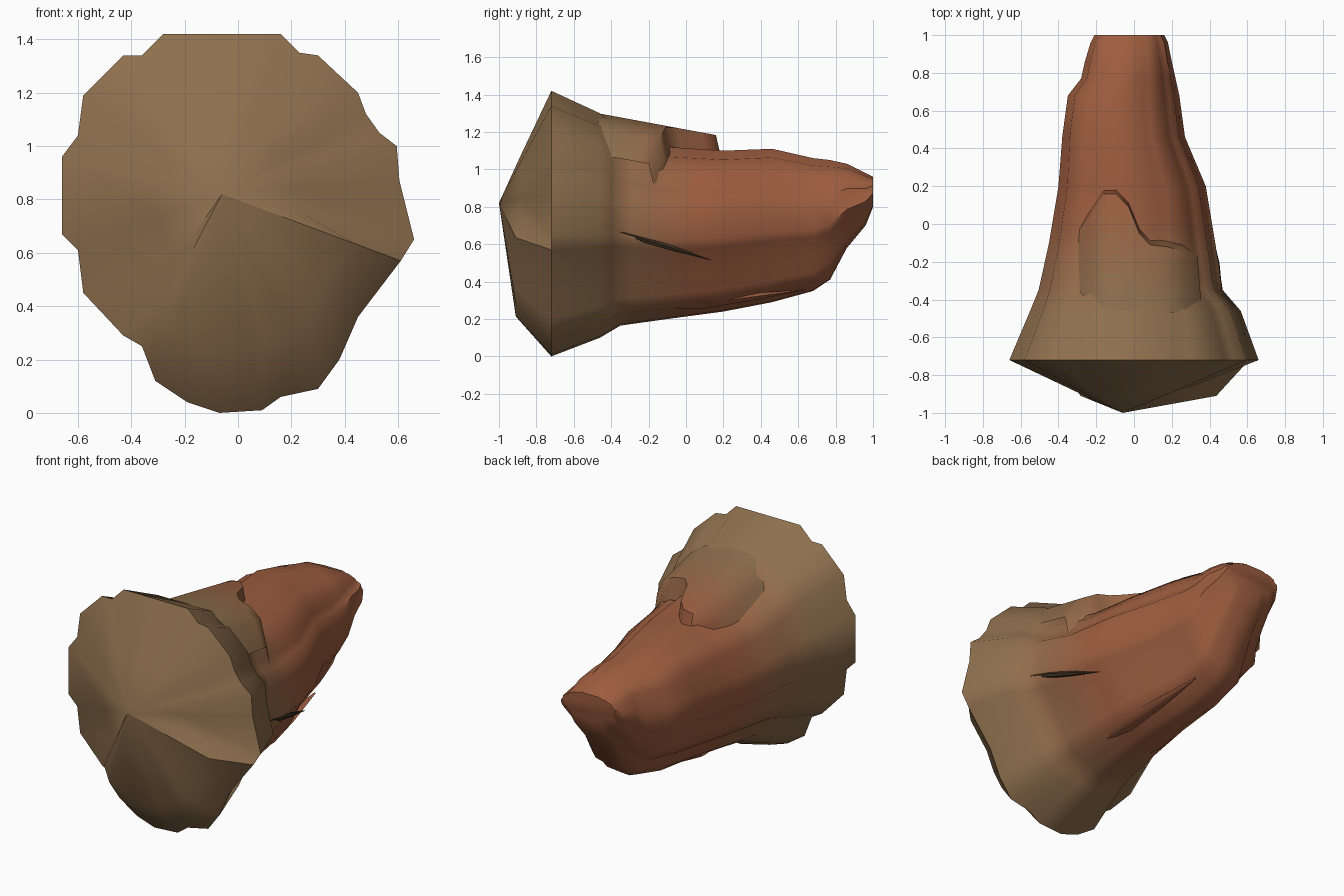
import bpy, bmesh, math
from mathutils import Vector

if "Cube" in bpy.data.objects:
    bpy.data.objects.remove(bpy.data.objects["Cube"])

BROWN, RED = (0.27, 0.16, 0.075), (0.34, 0.11, 0.05)
STEPS = 8

# colour ramp from brown bark to red wood
mats = []
for i in range(STEPS + 1):
    m = bpy.data.materials.new("wood_%d" % i)
    m.diffuse_color = [a + (b - a) * i / STEPS for a, b in zip(BROWN, RED)] + [1]
    m.use_nodes = True
    m.node_tree.nodes["Principled BSDF"].inputs["Base Color"].default_value = m.diffuse_color
    mats.append(m)


def shade_index(y):
    return round(STEPS * min(1, max(0, (y + 0.5) / 0.55)))


def finish(bm, name, angle=50, offset=0.0):
    bmesh.ops.recalc_face_normals(bm, faces=bm.faces)
    for f in bm.faces:
        f.material_index = shade_index(f.calc_center_median().y + offset)
    me = bpy.data.meshes.new(name)
    bm.to_mesh(me)
    bm.free()
    for m in mats:
        me.materials.append(m)
    ob = bpy.data.objects.new(name, me)
    bpy.context.collection.objects.link(ob)
    bpy.ops.object.select_all(action='DESELECT')
    ob.select_set(True)
    bpy.context.view_layer.objects.active = ob
    bpy.ops.object.shade_smooth_by_angle(angle=math.radians(angle))
    return ob


def bridge(bm, a, b, closed=True):
    n = len(a)
    for i in range(n if closed else n - 1):
        j = (i + 1) % n
        bm.faces.new((a[i], a[j], b[j], b[i]))


def lerp(table, y):
    for a, b in zip(table, table[1:]):
        if y <= b[0]:
            t = (y - a[0]) / (b[0] - a[0])
            return [p + (q - p) * t for p, q in zip(a, b)]
    return list(table[-1])


# jagged outline of the widest section (x, z)
OUT = [(-.28, 1.42), (-.06, 1.42), (.16, 1.42), (.23, 1.35), (.30, 1.34), (.45, 1.2), (.48, 1.12),
       (.53, 1.05), (.595, 1.0), (.605, .87), (.66, .65), (.61, .57), (.45, .36), (.38, .2),
       (.30, .09), (.16, .06), (.09, .01), (-.07, 0), (-.19, .04), (-.31, .12), (-.36, .25),
       (-.43, .29), (-.58, .45), (-.60, .61), (-.66, .67), (-.66, .96), (-.60, 1.04),
       (-.58, 1.19), (-.43, 1.34), (-.36, 1.34)]
# section limits along the trunk: y, x min, x max, z min, z max
SEC = [(-.72, -.66, .66, 0, 1.42), (-.46, -.55, .565, .10, 1.30), (-.35, -.505, .47, .165, 1.21),
       (-.1, -.45, .43, .20, 1.12), (.2, -.40, .38, .24, 1.10), (.46, -.38, .27, .29, 1.11),
       (.68, -.35, .24, .35, 1.06), (.77, -.28, .22, .41, 1.05), (.86, -.26, .20, .58, 1.03),
       (.96, -.23, .18, .70, .98), (1.0, -.21, .16, .80, .96)]

# trunk with a blunt end and a pointed, bulging front
bm = bmesh.new()
ys = sorted({s[0] for s in SEC} | {-.4, -.29, -.23, -.17, -.04, .03, .1})
rings = []
for y in ys:
    _, x0, x1, z0, z1 = lerp(SEC, y)
    rings.append([bm.verts.new((x0 + (x + .66) / 1.32 * (x1 - x0), y, z0 + z / 1.42 * (z1 - z0)))
                  for x, z in OUT])
for a, b in zip(rings, rings[1:]):
    bridge(bm, a, b)
bm.faces.new(rings[-1])
cx, cz = -.06, .82
inner = []
for i, (x, z) in enumerate(OUT):
    bulge = 11 <= i <= 20
    f = .74 if bulge else .42
    inner.append(bm.verts.new((cx + (x - cx) * f, -.91 if bulge else -.885, cz + (z - cz) * f)))
bridge(bm, inner, rings[0])
tip = bm.verts.new((cx, -1, cz))
for i in range(len(inner)):
    bm.faces.new((tip, inner[i], inner[(i + 1) % len(inner)]))
finish(bm, "trunk")

# raised bark flap on top, ending in a ragged curve (x, end y, height offset)
bm = bmesh.new()
COLS = [(-.36, -.1, -.25), (-.27, .02, -.09), (-.17, .16, -.01), (-.10, .16, 0), (-.03, .09, 0),
        (.03, -.05, 0), (.09, -.11, -.01), (.18, -.12, -.03), (.27, -.14, -.08), (.36, -.2, -.22)]
rows = []
for k in range(7):
    row = []
    for x, ye, dz in COLS:
        y = -.47 + (ye + .47) * k / 6
        row.append(bm.verts.new((x * (1 - .06 * k / 6), y, 1.30 - .185 * (y + .47) + dz)))
    rows.append(row)
rows.append([bm.verts.new((v.co.x, v.co.y + .03, v.co.z - .13)) for v in rows[-1]])
rows.insert(0, [bm.verts.new((v.co.x, v.co.y, v.co.z - .13)) for v in rows[0]])
for a, b in zip(rows, rows[1:]):
    bridge(bm, a, b, False)
finish(bm, "bark_flap", offset=-.12)


def splinter(name, a, b, r, flat, shade=0):
    # long thin spindle lying between two points
    a, b = Vector(a), Vector(b)
    d = (b - a).normalized()
    u = d.cross(Vector((0, 0, 1))).normalized()
    w = u.cross(d)
    bm = bmesh.new()
    loops = []
    for t, s in ((.03, .1), (.3, 1), (.6, .75), (.97, .1)):
        c = a.lerp(b, t)
        loops.append([bm.verts.new(c + u * (r * s * math.cos(k * math.pi / 3))
                                   + w * (flat * s * math.sin(k * math.pi / 3))) for k in range(6)])
    for p, q in zip(loops, loops[1:]):
        bridge(bm, p, q)
    bm.faces.new(loops[0])
    bm.faces.new(loops[-1])
    return finish(bm, name)


# split in the right side
dark = bpy.data.materials.new("split_dark")
dark.diffuse_color = (.05, .03, .015, 1)
dark.use_nodes = True
dark.node_tree.nodes["Principled BSDF"].inputs["Base Color"].default_value = dark.diffuse_color
split = splinter("side_split", (.468, -.37, .67), (.36, .15, .51), .018, .018)
split.data.materials.clear()
split.data.materials.append(dark)
# loose strips under the trunk
splinter("under_strip_left", (-.12, -.2, .23), (-.06, .62, .34), .07, .03)
splinter("under_strip_right", (.14, -.15, .25), (.08, .66, .36), .06, .03)
